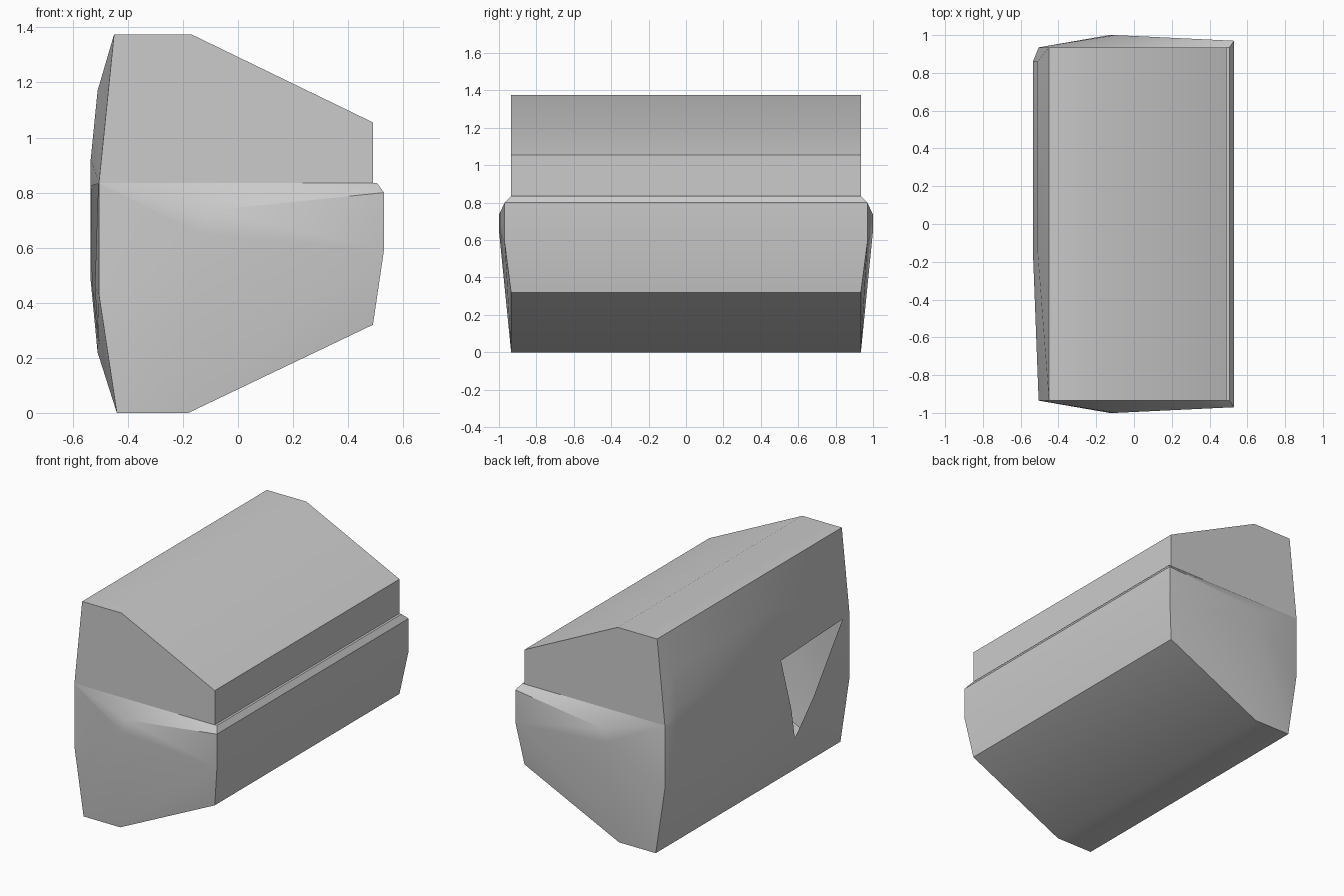
import bpy, bmesh, math
from mathutils import Vector

if "Cube" in bpy.data.objects:
    bpy.data.objects.remove(bpy.data.objects["Cube"], do_unlink=True)

grey = bpy.data.materials.new("plain grey")
grey.use_nodes = True
grey.diffuse_color = (0.6, 0.6, 0.6, 1)
grey.node_tree.nodes["Principled BSDF"].inputs["Base Color"].default_value = (0.6, 0.6, 0.6, 1)

SEAM = 0.835          # height where the two halves meet
END = 0.935           # flat end of the body
WALL = (-0.15, 0.86)  # length of the full bulge on the curved wall


def mirrored(points, y):
    return [(x, s * y, z) for x, z in points for s in (-1, 1)]


def wall(points):
    return [(x, y, z) for x, z in points for y in WALL]


def hull(points):
    bm = bmesh.new()
    for p in points:
        bm.verts.new(p)
    res = bmesh.ops.convex_hull(bm, input=bm.verts)
    loose = [v for v in bm.verts if not v.link_faces]
    bmesh.ops.delete(bm, geom=loose, context="VERTS")
    bmesh.ops.dissolve_limit(bm, angle_limit=math.radians(0.5), verts=bm.verts, edges=bm.edges)
    bmesh.ops.recalc_face_normals(bm, faces=bm.faces)
    return bm


def finish(bm, name):
    mesh = bpy.data.meshes.new(name)
    bm.to_mesh(mesh)
    bm.free()
    mesh.materials.append(grey)
    obj = bpy.data.objects.new(name, mesh)
    bpy.context.collection.objects.link(obj)
    bpy.ops.object.select_all(action="DESELECT")
    obj.select_set(True)
    bpy.context.view_layer.objects.active = obj
    bpy.ops.object.shade_smooth_by_angle(angle=math.radians(30))


# Upper half: flat ends, sloping roof, gently bowed wall
upper = hull(
    mirrored([(-0.505, SEAM), (0.49, SEAM), (0.49, 1.055), (-0.17, 1.375), (-0.45, 1.375)], END)
    + wall([(-0.535, SEAM), (-0.535, 0.92), (-0.51, 1.17)]))
base = [f for f in upper.faces if f.normal.z < -0.99]
bmesh.ops.delete(upper, geom=base, context="FACES")
finish(upper, "upper_body")

# Lower half: wider, with faceted bulging ends
lower = hull(
    mirrored([(-0.505, SEAM), (0.505, SEAM), (0.49, 0.32), (-0.18, 0), (-0.44, 0), (-0.505, 0.43)], END)
    + mirrored([(0.53, 0.8), (0.53, 0.59)], 0.97)
    + mirrored([(-0.1, 0.735), (-0.13, 0.65)], 1.0)
    + wall([(-0.535, SEAM), (-0.535, 0.48), (-0.51, 0.22)]))

# Three-cornered opening in the curved wall
corners = [Vector((0, -0.2, 0.825)), Vector((0, -0.86, 0.832)), Vector((0, -0.38, 0.25))]
centre = sum(corners, Vector()) / 3
planes = []
for a, b in zip(corners, corners[1:] + corners[:1]):
    normal = (b - a).cross(Vector((1, 0, 0)))
    if normal.dot(centre - a) < 0:
        normal.negate()
    planes.append((a, normal))


def wall_faces():
    return [f for f in lower.faces if f.normal.x < -0.7]


for point, normal in planes:
    faces = wall_faces()
    edges = {e for f in faces for e in f.edges}
    verts = {v for f in faces for v in f.verts}
    bmesh.ops.bisect_plane(lower, geom=faces + list(edges) + list(verts),
                           plane_co=point, plane_no=normal, dist=0.0001)
opening = [f for f in wall_faces()
           if all((f.calc_center_median() - p).dot(n) > 0 for p, n in planes)]
bmesh.ops.delete(lower, geom=opening, context="FACES")
finish(lower, "lower_body")
